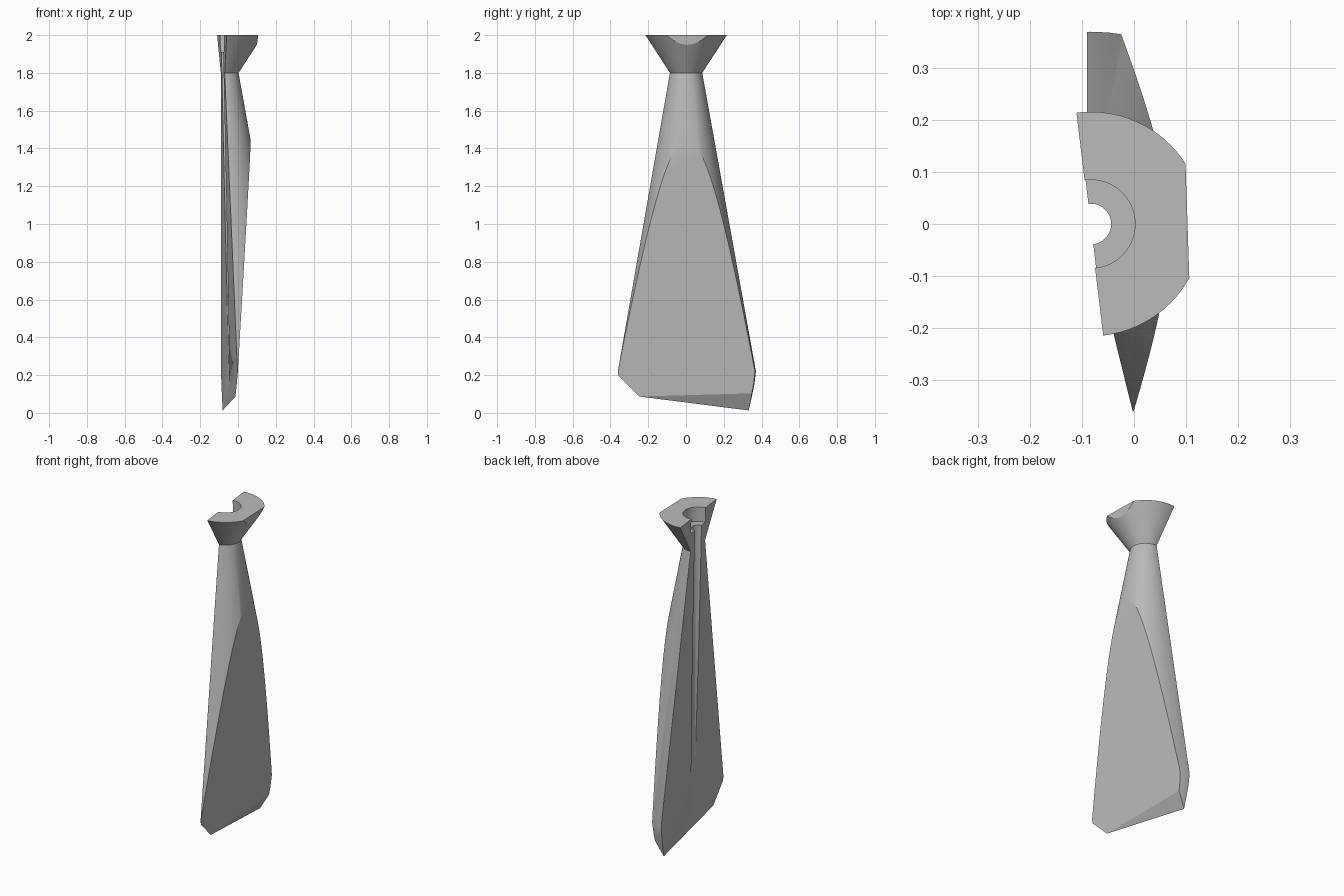
import bpy, bmesh, math
from mathutils import Vector

if "Cube" in bpy.data.objects:
    bpy.data.objects.remove(bpy.data.objects["Cube"])

AXIS_X = -0.083
SEGMENTS = 72


def revolve(bm, profile):
    """Closed solid of revolution about the bore axis, from (radius, z) points."""
    rings = []
    for r, z in profile:
        rings.append([bm.verts.new((AXIS_X + r * math.cos(2 * math.pi * i / SEGMENTS),
                                    r * math.sin(2 * math.pi * i / SEGMENTS), z))
                      for i in range(SEGMENTS)])
    for low, high in zip(rings, rings[1:]):
        for i in range(SEGMENTS):
            j = (i + 1) % SEGMENTS
            bm.faces.new((low[i], low[j], high[j], high[i]))
    bm.faces.new(rings[0][::-1])
    bm.faces.new(rings[-1])


def cut(bm, point, normal):
    """Remove everything on the normal side of a plane and cap the opening."""
    bmesh.ops.bisect_plane(bm, geom=bm.verts[:] + bm.edges[:] + bm.faces[:], dist=1e-6,
                           plane_co=point, plane_no=normal, clear_outer=True)
    bmesh.ops.holes_fill(bm, edges=[e for e in bm.edges if e.is_boundary], sides=0)


def make_object(name, bm):
    bmesh.ops.recalc_face_normals(bm, faces=bm.faces[:])
    mesh = bpy.data.meshes.new(name)
    bm.to_mesh(mesh)
    bm.free()
    obj = bpy.data.objects.new(name, mesh)
    bpy.context.collection.objects.link(obj)
    return obj


# Tapered body with a flared collar on top
bm = bmesh.new()
revolve(bm, [(0.325, -0.02), (0.345, 0.07), (0.362, 0.15), (0.37, 0.22),
             (0.086, 1.8), (0.216, 2.0)])

# Slanted inner face, flat outer face and sloping lower end
cut(bm, Vector((-0.041, 0, 0)), Vector((-1, -0.12, -0.022)).normalized())
cut(bm, Vector((-0.027, 0, 0)), Vector((1, 0.033, -0.065)).normalized())
a, b, c = Vector((-0.02, -0.24, 0.075)), Vector((-0.085, 0.32, 0.005)), Vector((-0.033, 0.335, 0.1))
down = (b - a).cross(c - a).normalized()
if down.z > 0:
    down.negate()
cut(bm, a, down)
body = make_object("wedge_body", bm)

# Long bore with a wider counterbore at the mouth
bm = bmesh.new()
revolve(bm, [(0.039, -0.1), (0.039, 1.91), (0.085, 1.91), (0.085, 2.1)])
cutter = make_object("bore_cutter", bm)
cutter.hide_render = True

bpy.context.view_layer.objects.active = body
body.select_set(True)
cutter.select_set(False)
mod = body.modifiers.new("bore", 'BOOLEAN')
mod.operation = 'DIFFERENCE'
mod.solver = 'EXACT'
mod.object = cutter
bpy.ops.object.modifier_apply(modifier=mod.name)
bpy.data.objects.remove(cutter)

# Plain grey finish, smooth on the curved sides
grey = bpy.data.materials.new("plain_grey")
grey.diffuse_color = (0.5, 0.5, 0.5, 1)
grey.use_nodes = True
grey.node_tree.nodes["Principled BSDF"].inputs["Base Color"].default_value = grey.diffuse_color
body.data.materials.clear()
body.data.materials.append(grey)
bpy.ops.object.shade_smooth_by_angle(angle=math.radians(25))
